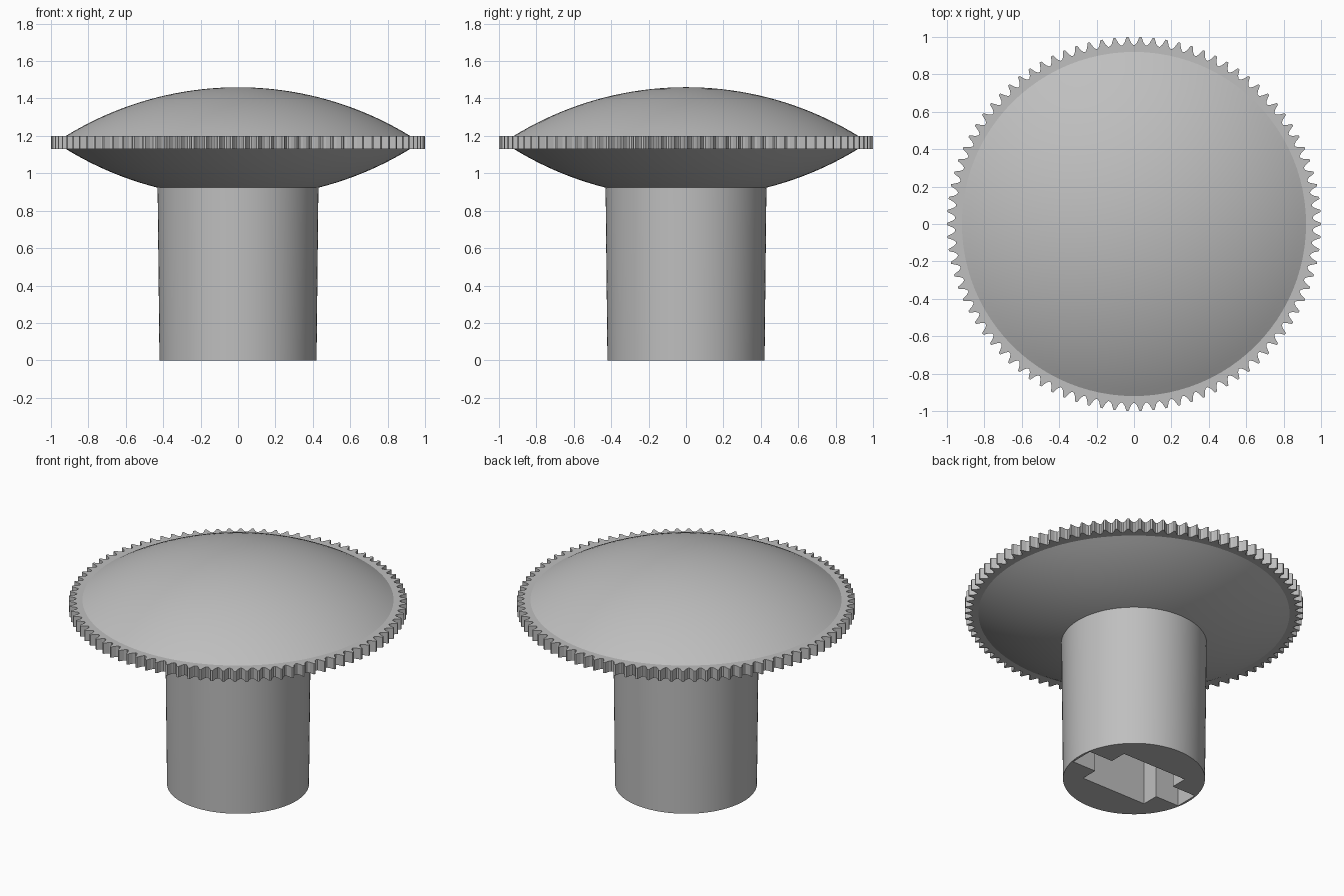
import bpy
import bmesh
import math

cube = bpy.data.objects.get("Cube")
if cube:
    bpy.data.objects.remove(cube, do_unlink=True)

grey = bpy.data.materials.new("plain grey")
grey.use_nodes = True
GREY = (0.52, 0.52, 0.52, 1)
grey.diffuse_color = GREY
grey.node_tree.nodes["Principled BSDF"].inputs["Base Color"].default_value = GREY


def finish(name, bm, smooth=None):
    """Turn a bmesh into a named object, optionally smooth shaded."""
    bmesh.ops.recalc_face_normals(bm, faces=bm.faces)
    mesh = bpy.data.meshes.new(name)
    bm.to_mesh(mesh)
    bm.free()
    mesh.materials.append(grey)
    obj = bpy.data.objects.new(name, mesh)
    bpy.context.collection.objects.link(obj)
    if smooth:
        shade(obj, smooth)
    return obj


def activate(obj):
    bpy.ops.object.select_all(action='DESELECT')
    obj.select_set(True)
    bpy.context.view_layer.objects.active = obj


def shade(obj, degrees):
    activate(obj)
    bpy.ops.object.shade_smooth_by_angle(angle=math.radians(degrees))


def lathe(profile, steps=96):
    """Revolve an (r, z) profile about the z axis."""
    bm = bmesh.new()
    verts = [bm.verts.new((r, 0, z)) for r, z in profile]
    edges = [bm.edges.new(pair) for pair in zip(verts, verts[1:])]
    bmesh.ops.spin(bm, geom=verts + edges, cent=(0, 0, 0), axis=(0, 0, 1),
                   angle=math.tau, steps=steps, use_duplicate=False)
    bmesh.ops.remove_doubles(bm, verts=bm.verts, dist=1e-5)
    return bm


# Lens-shaped head: two matching spherical caps
HEAD_R, RISE, RIM_LOW, RIM_HIGH = 0.92, 0.26, 1.13, 1.2
sphere_r = (HEAD_R ** 2 + RISE ** 2) / (2 * RISE)
half_angle = math.asin(HEAD_R / sphere_r)
arc = [(sphere_r * math.sin(a), sphere_r * math.cos(a) - sphere_r + RISE)
       for a in (half_angle * i / 20 for i in range(21))]
arc[0] = (0, RISE)
head = [(r, RIM_HIGH + h) for r, h in arc]
head += [(r, RIM_LOW - h) for r, h in reversed(arc)]
finish("domed_head", lathe(head), 30)

# Toothed rim: one tooth outline repeated around a ring
TEETH = 90
tooth = [(-0.08, 1.0), (0.08, 1.0), (0.26, 0.97),
         (0.42, 0.957), (0.58, 0.957), (0.74, 0.97)]
bm = bmesh.new()
outer, inner = [], []
for i in range(TEETH):
    for offset, radius in tooth:
        a = math.tau * (i + offset) / TEETH
        c, s = math.cos(a), math.sin(a)
        outer.append(bm.verts.new((radius * c, radius * s, RIM_LOW)))
        inner.append(bm.verts.new((0.88 * c, 0.88 * s, RIM_LOW)))
count = len(outer)
ring = [bm.faces.new((inner[i], outer[i], outer[(i + 1) % count], inner[(i + 1) % count]))
        for i in range(count)]
top = bmesh.ops.extrude_face_region(bm, geom=ring, use_keep_orig=True)
bmesh.ops.translate(bm, vec=(0, 0, RIM_HIGH - RIM_LOW),
                    verts=[g for g in top["geom"] if isinstance(g, bmesh.types.BMVert)])
finish("toothed_rim", bm)

# Slightly tapered stem
stem = finish("stem", lathe([(0, 0), (0.42, 0), (0.43, 0.93), (0, 0.93)]))

# Socket in the stem: a long slot crossed by a wider rectangle
SLOT_X, SLOT_Y, BOX_X, BOX_Y, DEPTH = 0.405, 0.077, 0.235, 0.188, 0.55
quarter = [(SLOT_X, SLOT_Y), (BOX_X, SLOT_Y), (BOX_X, BOX_Y)]
outline = quarter + [(-x, y) for x, y in reversed(quarter)]
outline += [(-x, -y) for x, y in outline]
bm = bmesh.new()
face = bm.faces.new([bm.verts.new((x, y, -0.1)) for x, y in outline])
raised = bmesh.ops.extrude_face_region(bm, geom=[face], use_keep_orig=True)
bmesh.ops.translate(bm, vec=(0, 0, DEPTH + 0.1),
                    verts=[g for g in raised["geom"] if isinstance(g, bmesh.types.BMVert)])
cutter = finish("socket_cutter", bm)
cutter.hide_render = True

cut = stem.modifiers.new("socket", 'BOOLEAN')
cut.operation = 'DIFFERENCE'
cut.solver = 'EXACT'
cut.object = cutter
activate(stem)
bpy.ops.object.modifier_apply(modifier=cut.name)
bpy.data.objects.remove(cutter, do_unlink=True)
shade(stem, 30)
